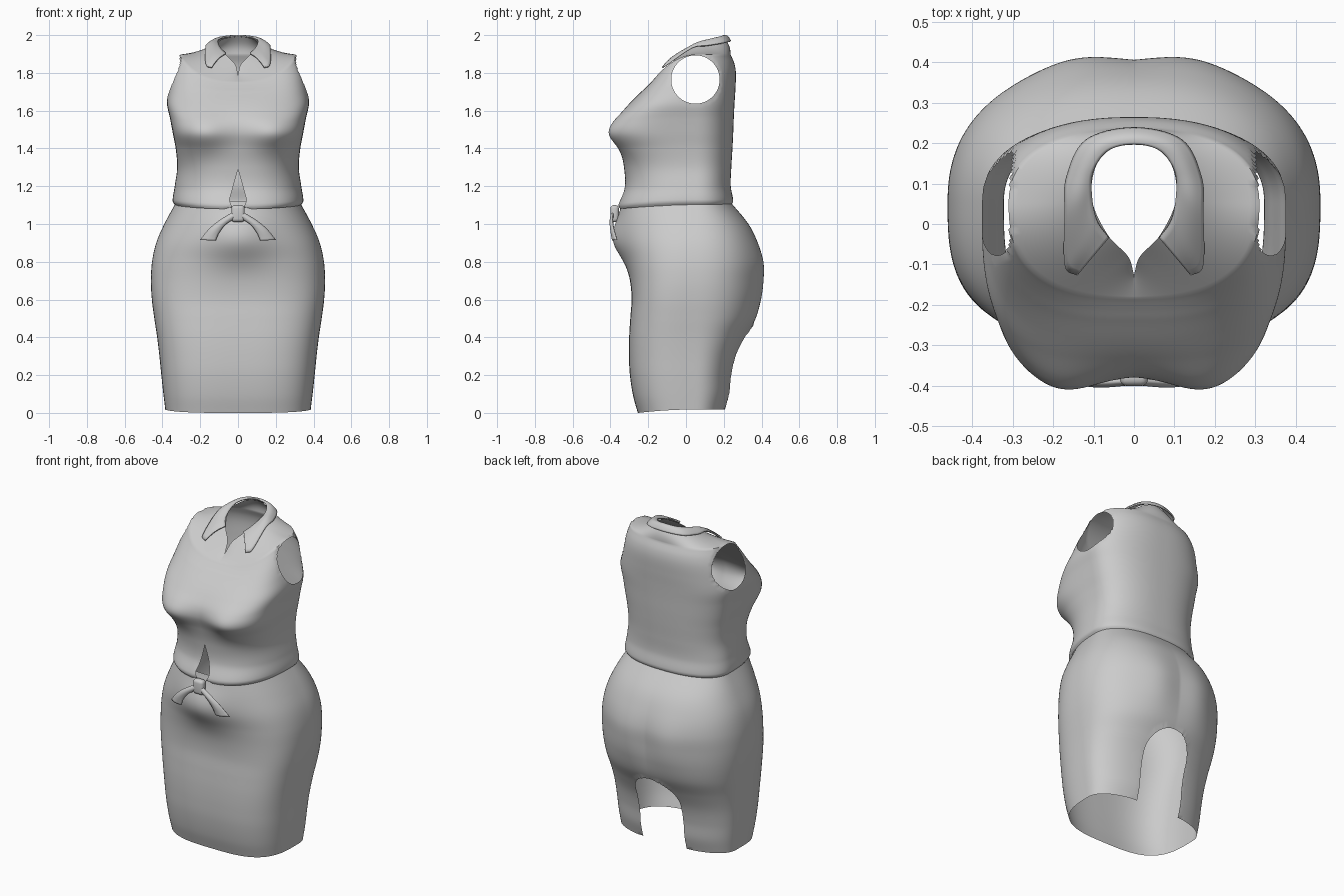
import bpy, bmesh
from math import sin, cos, pi, exp, hypot
from mathutils import Vector

cube = bpy.data.objects.get("Cube")
if cube:
    bpy.data.objects.remove(cube)

CENTRE_Y = 0.05
BACK_POWER = 2.35
SEGMENTS = 216

cloth = bpy.data.materials.new("grey cloth")
cloth.use_nodes = True
cloth.diffuse_color = (0.6, 0.6, 0.6, 1)
cloth.node_tree.nodes["Principled BSDF"].inputs["Base Color"].default_value = (0.6, 0.6, 0.6, 1)


def spline(keys, t):
    """Smooth interpolation of tuples whose first entry is the parameter."""
    i = 0
    while i < len(keys) - 2 and t > keys[i + 1][0]:
        i += 1
    a, b = keys[i], keys[i + 1]
    before, after = keys[max(i - 1, 0)], keys[min(i + 2, len(keys) - 1)]
    span = b[0] - a[0]
    u = (t - a[0]) / span
    result = []
    for k in range(1, len(a)):
        slope_a = (b[k] - before[k]) / (b[0] - before[0]) * span
        slope_b = (after[k] - a[k]) / (after[0] - a[0]) * span
        rise = b[k] - a[k]
        result.append(a[k] + u * (slope_a + u * (3 * rise - 2 * slope_a - slope_b
                                                 + u * (slope_a + slope_b - 2 * rise))))
    return result


def evenly(points):
    """Give a list of points an even parameter from zero to one."""
    return [(i / (len(points) - 1), *p) for i, p in enumerate(points)]


def mirrored(points):
    """Continue a left-hand path past its last, central point to the right."""
    return evenly(points + [(-x, y, z) for x, y, z in points[-2::-1]])


def bell(x, middle, width):
    return exp(-((x - middle) / width) ** 2 / 2)


def body_point(keys, z, angle, bulge):
    """Point on a rounded cross-section; angle zero looks to the front."""
    half, front, back, power, tilt = spline(keys, z)
    s, c = sin(angle), cos(angle)
    depth = CENTRE_Y - front
    if c < 0:
        depth, power = back - CENTRE_Y, BACK_POWER
    r = (abs(s / half) ** power + abs(c / depth) ** power) ** (-1 / power)
    x, y = r * s, CENTRE_Y - r * c
    z -= tilt * max(0, CENTRE_Y - y) ** 2 / depth
    return Vector((x, y + bulge(x, z, c), z))


def loft(rows, closed):
    bm = bmesh.new()
    grid = [[bm.verts.new(p) for p in row] for row in rows]
    for low, high in zip(grid, grid[1:]):
        n = len(low)
        for j in range(n if closed else n - 1):
            k = (j + 1) % n
            bm.faces.new((low[j], low[k], high[k], high[j]))
    return bm


def cut(bm, distance):
    """Open a hole where distance is negative and snap its rim to the outline."""
    bmesh.ops.delete(bm, geom=[v for v in bm.verts if distance(v.co) < 0], context='VERTS')
    step = 0.001
    for v in bm.verts:
        if v.is_boundary and distance(v.co) < 0.035:
            for _ in range(3):
                d = distance(v.co)
                grad = Vector([distance(v.co + Vector(e) * step) - d
                               for e in ((1, 0, 0), (0, 1, 0), (0, 0, 1))]) / step
                if 0.1 < grad.length < 3:
                    v.co -= grad * d / grad.length_squared


def finish(name, bm, thickness=0):
    bmesh.ops.recalc_face_normals(bm, faces=bm.faces)
    mesh = bpy.data.meshes.new(name)
    bm.to_mesh(mesh)
    bm.free()
    obj = bpy.data.objects.new(name, mesh)
    bpy.context.collection.objects.link(obj)
    mesh.materials.append(cloth)
    if thickness:
        solid = obj.modifiers.new("thickness", 'SOLIDIFY')
        solid.thickness = thickness
        solid.offset = 0
    bpy.ops.object.select_all(action='DESELECT')
    obj.select_set(True)
    bpy.context.view_layer.objects.active = obj
    bpy.ops.object.shade_smooth_by_angle(angle=0.9)


angles = [2 * pi * i / SEGMENTS for i in range(SEGMENTS)]

# Skirt: height, half width, front, back, front squareness, front tilt
SKIRT = [(.018, .385, -.255, .215, 3.2, .06), (.1, .395, -.28, .237, 3.2, .03),
         (.2, .406, -.297, .248, 3.2, 0), (.3, .416, -.302, .272, 3.2, 0),
         (.4, .428, -.301, .316, 3.2, 0), (.5, .443, -.295, .367, 3.15, 0),
         (.6, .456, -.288, .39, 3.1, 0), (.7, .461, -.294, .398, 2.9, 0),
         (.8, .455, -.31, .4, 2.7, 0), (.9, .433, -.333, .377, 2.5, 0),
         (1, .39, -.34, .33, 2.4, 0), (1.12, .325, -.335, .232, 2.4, 0)]


def skirt_bulge(x, z, facing):
    if facing > 0:
        return -.052 * facing * bell(x, 0, .12) * bell(z, .92, .09)
    return -.02 * facing * bell(abs(x), .15, .09) * bell(z, .72, .13)


def back_slit(p):
    if p.y < 0:
        return 1
    return hypot(p.x, max(0, p.z - .32)) - .15


heights = [.018 + (1.12 - .018) * i / 90 for i in range(91)]
skirt = loft([[body_point(SKIRT, z, a, skirt_bulge) for a in angles] for z in heights], True)
cut(skirt, back_slit)
finish("skirt", skirt)

# Blouse body, up to the shoulder line
BLOUSE = [(1.1, .333, -.352, .24, 2.5, .05), (1.12, .346, -.358, .25, 2.5, .05),
          (1.2, .335, -.325, .237, 2.5, .02), (1.3, .322, -.328, .24, 2.7, 0),
          (1.4, .33, -.35, .246, 3.3, 0), (1.48, .345, -.375, .25, 4.2, 0),
          (1.56, .36, -.368, .253, 3.9, .04), (1.64, .376, -.33, .257, 3.4, .1),
          (1.72, .366, -.285, .262, 3, .2), (1.8, .348, -.238, .264, 2.8, .35),
          (1.85, .331, -.21, .256, 2.7, .48), (1.897, .31, -.182, .236, 2.6, .62)]

# Neck opening, from the bottom of the V round to the nape and back
NECK = mirrored([(0, -.125, 1.79), (.015, -.08, 1.845), (.064, -.028, 1.897), (.103, .055, 1.945),
                 (.097, .135, 1.97), (.06, .183, 1.985), (0, .196, 1.992)])


def bust_bulge(x, z, facing):
    return -.043 * max(0, facing) * bell(abs(x), .185, .08) * bell(z, 1.475, .06)


def armhole(p):
    return hypot(p.y - .05, p.z - 1.765) - .128 if abs(p.x) > .25 else 1


def front_gap(p):
    if p.y > 0 or p.z > 1.35:
        return 1
    return abs(p.x) - max(0, min(.045, (1.29 - p.z) * .28, .02 + max(0, p.z - 1.06) * .4))


heights = [1.1 + .797 * i / 84 for i in range(85)]
rows = [[body_point(BLOUSE, z, a, bust_bulge) for a in angles] for z in heights]
yoke = rows[-1]
for i in range(1, 19):
    s = i / 18
    row = []
    for a, start in zip(angles, yoke):
        p = start.lerp(Vector(spline(NECK, a / (2 * pi))), s)
        p.z -= .01 * sin(pi * s) * sin(a) ** 4
        p.y += .012 * sin(pi * s) * max(0, -cos(a)) ** 2
        row.append(p)
    rows.append(row)
blouse = loft(rows, True)
cut(blouse, armhole)
cut(blouse, front_gap)
finish("blouse", blouse)

# Collar: fold line and outer edge, from the left point round the nape to the right
FOLD = mirrored([(.063, -.033, 1.902), (.092, .01, 1.93), (.106, .08, 1.957),
                 (.1, .135, 1.977), (.063, .183, 1.99), (0, .198, 1.996)])
EDGE = mirrored([(.14, -.125, 1.828), (.17, -.1, 1.845), (.17, .03, 1.932),
                 (.165, .115, 1.945), (.118, .206, 1.96), (0, .236, 1.967)])
rows = []
for i in range(81):
    fold, edge = Vector(spline(FOLD, i / 80)), Vector(spline(EDGE, i / 80))
    row = [fold.lerp(edge, j / 8) for j in range(9)]
    for j, p in enumerate(row):
        p.z += .012 * sin(pi * j / 8)
    rows.append(row)
finish("collar", loft(rows, False), .008)

# Tie tails: upper and lower edges, flaring away from the knot
UPPER = evenly([(.01, -.385, 1.07), (.09, -.388, 1.022), (.15, -.383, .975), (.2, -.366, .915)])
LOWER = evenly([(.01, -.385, 1.035), (.065, -.393, 1), (.1, -.39, .955), (.118, -.386, .913)])
for name, side in (("left_tie_tail", 1), ("right_tie_tail", -1)):
    rows = []
    for i in range(17):
        top, low = Vector(spline(UPPER, i / 16)), Vector(spline(LOWER, i / 16))
        row = [top.lerp(low, j / 6) for j in range(7)]
        for j, p in enumerate(row):
            p.x *= side
            p.y -= .01 * sin(pi * j / 6)
        rows.append(row)
    finish(name, loft(rows, False), .008)

# Knot: a rounded block
knot = bmesh.new()
bmesh.ops.create_cube(knot, size=1)
bmesh.ops.scale(knot, vec=(.07, .045, .09), verts=knot.verts)
bmesh.ops.translate(knot, vec=(0, -.378, 1.055), verts=knot.verts)
bmesh.ops.bevel(knot, geom=knot.edges[:], offset=.018, segments=4, affect='EDGES', profile=.5)
finish("tie_knot", knot)
